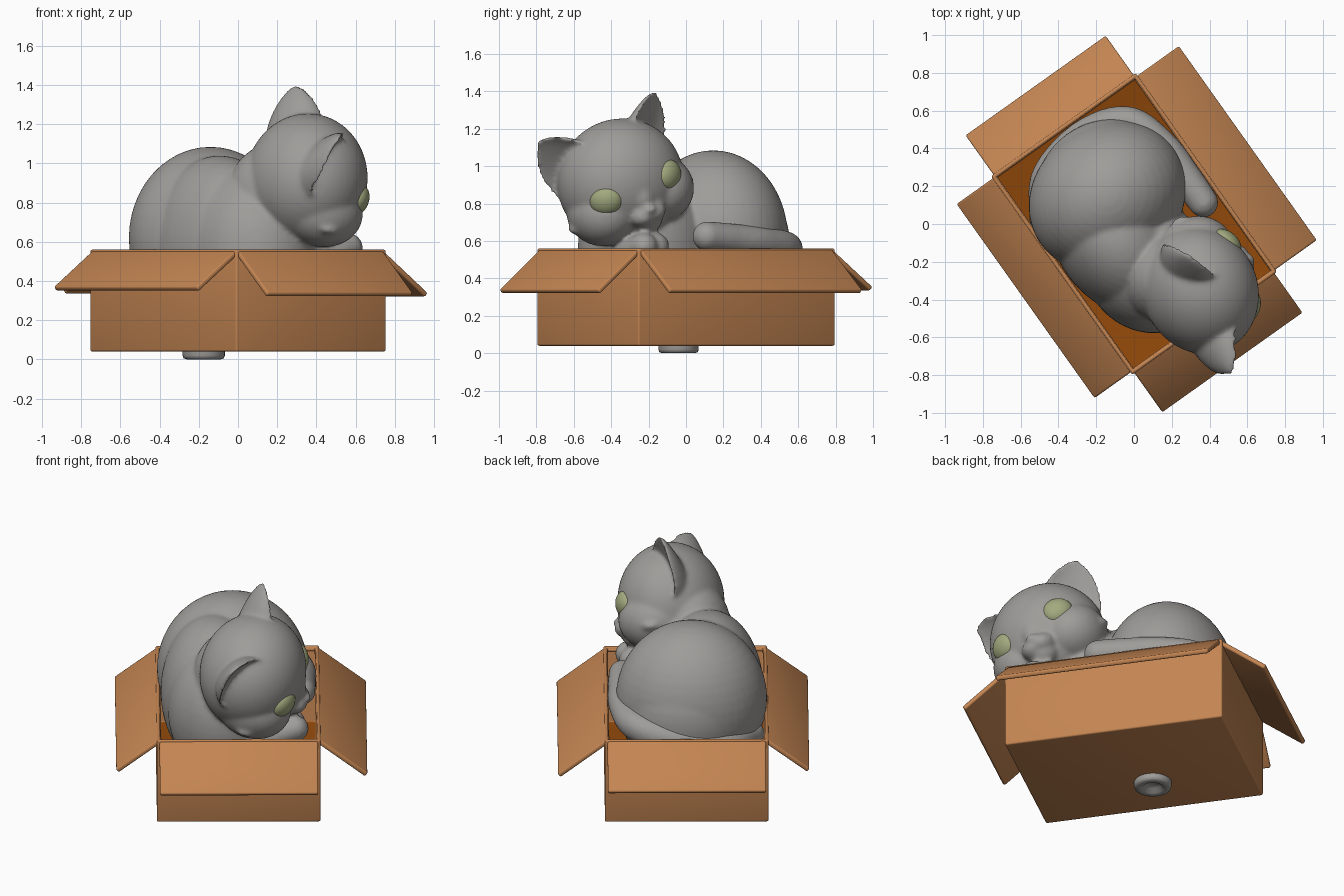
import bpy, bmesh, math
from mathutils import Matrix, Vector

if "Cube" in bpy.data.objects:
    bpy.data.objects.remove(bpy.data.objects["Cube"])

def material(name, rgb):
    m = bpy.data.materials.new(name)
    m.diffuse_color = (*rgb, 1)
    m.use_nodes = True
    m.node_tree.nodes["Principled BSDF"].inputs["Base Color"].default_value = m.diffuse_color
    return m

GREY = material("grey fur", (0.345, 0.335, 0.32))
EYE = material("olive eye", (0.36, 0.40, 0.21))
CARD = material("cardboard", (0.55, 0.235, 0.085))
INNER = material("dark cardboard inside", (0.28, 0.065, 0.003))

# Frames: the box is turned about z; the head has its own tilted frame
TURN = Matrix.Rotation(math.radians(-54.6), 4, 'Z')
F, L = Vector((0.9, 0.4, -0.17)).normalized(), Vector((-0.32, 0.87, 0.37)).normalized()
U = F.cross(L).normalized()
L = U.cross(F)
HEAD = Matrix((F, L, U)).transposed().to_4x4()
HEAD.translation = (0.35, -0.35, 0.92)

def finish(name, bm, mats, smooth=True):
    bmesh.ops.recalc_face_normals(bm, faces=bm.faces)
    me = bpy.data.meshes.new(name)
    bm.to_mesh(me)
    bm.free()
    for m in mats:
        me.materials.append(m)
    ob = bpy.data.objects.new(name, me)
    bpy.context.collection.objects.link(ob)
    for p in me.polygons:
        p.use_smooth = smooth
    return ob

def modify(ob, kind, **settings):
    mod = ob.modifiers.new(kind.lower(), kind)
    for k, v in settings.items():
        setattr(mod, k, v)
    bpy.context.view_layer.objects.active = ob
    bpy.ops.object.modifier_apply(modifier=mod.name)

def egg(bm, frame, centre, radii, seg=32):
    m = frame @ Matrix.Translation(centre) @ Matrix.Diagonal((*radii, 1))
    bmesh.ops.create_uvsphere(bm, u_segments=seg, v_segments=seg // 2, radius=1, matrix=m)

def fuse(ob, voxel, rounds):
    modify(ob, 'REMESH', mode='VOXEL', voxel_size=voxel, use_smooth_shade=True)
    modify(ob, 'SMOOTH', factor=0.5, iterations=rounds)
    for p in ob.data.polygons:
        p.use_smooth = True
        p.material_index = 0

def path(points, steps):
    """Catmull-Rom samples through the points (4th value is the radius)."""
    p = [Vector(q) for q in points]
    p = [2 * p[0] - p[1]] + p + [2 * p[-1] - p[-2]]
    for i in range(1, len(p) - 2):
        a, b, c, d = p[i - 1:i + 3]
        for k in range(steps):
            t = k / steps
            yield 0.5 * (2 * b + (c - a) * t + (2 * a - 5 * b + 4 * c - d) * t * t
                         + (3 * b - a - 3 * c + d) * t ** 3)
    yield p[-2]

def ear(bm, side):
    """Crescent-section cone, opening forward and outward."""
    base, tip = Vector((-0.05, 0.19 * side, 0.13)), Vector((-0.045, 0.36 * side, 0.365))
    up = (tip - base).normalized()
    front = Vector((0.8, 0.6 * side, 0))
    front = (front - up * front.dot(up)).normalized()
    across = up.cross(front)
    rings, n, m = [], 32, 16
    for j in range(m + 1):
        t = j / m
        w = 0.165 * max(1 - t ** 2, 0.0) ** 0.8 + 0.018
        d = 0.15 * (1 - t) ** 0.8 + 0.02
        ring = []
        for i in range(n):
            a = 2 * math.pi * i / n
            s = math.sin(a)
            depth = -d * s if s > 0 else d * s * 0.42
            co = base + (tip - base) * t + across * w * math.cos(a) + front * (depth + 0.06 * (1 - t))
            ring.append(bm.verts.new(HEAD @ co))
        rings.append(ring)
    for a, b in zip(rings, rings[1:]):
        for i in range(n):
            bm.faces.new((a[i], a[(i + 1) % n], b[(i + 1) % n], b[i]))
    bm.faces.new(rings[0])
    bm.faces.new(rings[-1])

# Cat: haunch, chest, neck, thigh, paws, head and ears fused into one skin
bm = bmesh.new()
egg(bm, TURN, (-0.20, -0.03, 0.62), (0.38, 0.435, 0.465), 48)     # haunch
egg(bm, TURN, (-0.22, -0.01, 0.58), (0.375, 0.40, 0.40), 48)      # rump
egg(bm, TURN, (-0.20, -0.03, 0.42), (0.34, 0.38, 0.34))           # belly in the box
egg(bm, TURN, (0.02, -0.13, 0.58), (0.42, 0.315, 0.46), 48)       # flank
egg(bm, TURN, (0.22, -0.07, 0.56), (0.37, 0.335, 0.43), 48)       # chest
egg(bm, TURN, (-0.19, 0.11, 0.63), (0.27, 0.24, 0.39))            # thigh
egg(bm, TURN, (-0.05, 0.19, 0.60), (0.12, 0.13, 0.24))            # knee
egg(bm, TURN, (0.34, -0.02, 0.83), (0.24, 0.24, 0.27))            # neck
for u, v in ((0.42, 0.31), (0.51, 0.33)):                         # front legs
    for q in path(((u - 0.03, 0.05, 0.45, 0.1), (u, v - 0.12, 0.53, 0.085), (u, v, 0.57, 0.075)), 6):
        egg(bm, TURN, q[:3], (q[3],) * 3, 16)
egg(bm, HEAD, (0, 0, 0), (0.305, 0.345, 0.335), 48)               # skull
for s in (-1, 1):
    egg(bm, HEAD, (0.06, 0.17 * s, -0.10), (0.215, 0.19, 0.18))   # cheeks
    egg(bm, HEAD, (0.05, 0.31 * s, -0.13), (0.07, 0.07, 0.035), 16)  # cheek tufts
    egg(bm, HEAD, (0.255, 0.03 * s, -0.14), (0.085, 0.075, 0.06))  # muzzle
    ear(bm, s)
egg(bm, HEAD, (0.225, 0, -0.175), (0.085, 0.09, 0.08))            # chin
egg(bm, HEAD, (0.24, 0, -0.06), (0.08, 0.07, 0.10))               # nose bridge
egg(bm, HEAD, (0.325, 0, -0.105), (0.028, 0.038, 0.024), 16)      # nose
cat = finish("cat_body", bm, [GREY])
fuse(cat, 0.012, 10)

# Tail wraps round the back and along the open side
bm = bmesh.new()
tail = ((-0.30, -0.36, 0.44, 0.09), (-0.47, -0.22, 0.46, 0.09), (-0.53, 0.05, 0.51, 0.09),
        (-0.46, 0.28, 0.56, 0.088), (-0.25, 0.36, 0.59, 0.085), (-0.03, 0.365, 0.61, 0.085),
        (0.12, 0.365, 0.625, 0.08))
for q in path(tail, 12):
    egg(bm, TURN, q[:3], (q[3],) * 3, 20)
fuse(finish("tail", bm, [GREY]), 0.014, 4)

# Eyes
for s, side in ((-1, "right"), (1, "left")):
    bm = bmesh.new()
    frame = HEAD @ Matrix.Translation((0.222, 0.188 * s, 0.002)) @ Matrix.Rotation(0.5 * s, 4, 'Z')
    egg(bm, frame, (0, 0, 0), (0.058, 0.09, 0.08))
    finish(side + "_eye", bm, [EYE])

# Box: open tray with a dark inside
HU, HV, TOP, WALL = 0.645, 0.47, 0.56, 0.028
bm = bmesh.new()
bmesh.ops.create_cube(bm, size=1, matrix=Matrix.Translation((0, 0, (TOP + 0.04) / 2))
                      @ Matrix.Diagonal((2 * HU, 2 * HV, TOP - 0.04, 1)))
bm.normal_update()
top = max(bm.faces, key=lambda f: f.calc_center_median().z)
bmesh.ops.inset_individual(bm, faces=[top], thickness=WALL)
hole = bmesh.ops.extrude_discrete_faces(bm, faces=[top])["faces"][0]
for v in hole.verts:
    v.co.z = 0.08
for f in bm.faces:
    c = f.calc_center_median()
    f.material_index = int(abs(c.x) < HU - 0.02 and abs(c.y) < HV - 0.02 and c.z > 0.06)
bm.transform(TURN)
box = finish("box", bm, [CARD, INNER], False)
modify(box, 'BEVEL', width=0.018, segments=3)

# Flaps: sloping slabs hinged on the rim (name, turn, rim distance, half width, out, down)
for name, quarter, rim, half, out, down in (
        ("long_front_flap", 0, HV, HU, 0.285, 0.22), ("long_back_flap", 2, HV, HU, 0.25, 0.19),
        ("short_head_flap", 3, HU, HV, 0.27, 0.22), ("short_tail_flap", 1, HU, HV, 0.27, 0.205)):
    bm = bmesh.new()
    length = math.hypot(out, down)
    bmesh.ops.create_cube(bm, size=1, matrix=Matrix.Translation((0, length / 2, -0.014))
                          @ Matrix.Diagonal((2 * half - 0.03, length, 0.028, 1)))
    bm.transform(TURN @ Matrix.Rotation(quarter * math.pi / 2, 4, 'Z')
                 @ Matrix.Translation((0, rim - 0.012, TOP))
                 @ Matrix.Rotation(-math.atan2(down, out), 4, 'X'))
    modify(finish(name, bm, [CARD], False), 'BEVEL', width=0.01, segments=3)

# Round plug under the box: ring with a recessed middle
bm = bmesh.new()
profile = ((0, 0.03), (0.045, 0.025), (0.06, 0.004), (0.085, 0), (0.103, 0.006), (0.108, 0.02), (0.108, 0.06))
verts = [bm.verts.new((r, 0, z)) for r, z in profile]
edges = [bm.edges.new(e) for e in zip(verts, verts[1:])]
bmesh.ops.spin(bm, geom=verts + edges, axis=(0, 0, 1), cent=(0, 0, 0), angle=2 * math.pi, steps=32)
bmesh.ops.remove_doubles(bm, verts=bm.verts, dist=0.0005)
bm.transform(Matrix.Translation((-0.175, -0.04, 0)))
finish("bottom_plug", bm, [GREY])

# Soft rounding on the box parts
for ob in bpy.context.collection.objects:
    ob.select_set("flap" in ob.name or ob.name == "box")
bpy.ops.object.shade_smooth_by_angle(angle=math.radians(40))
